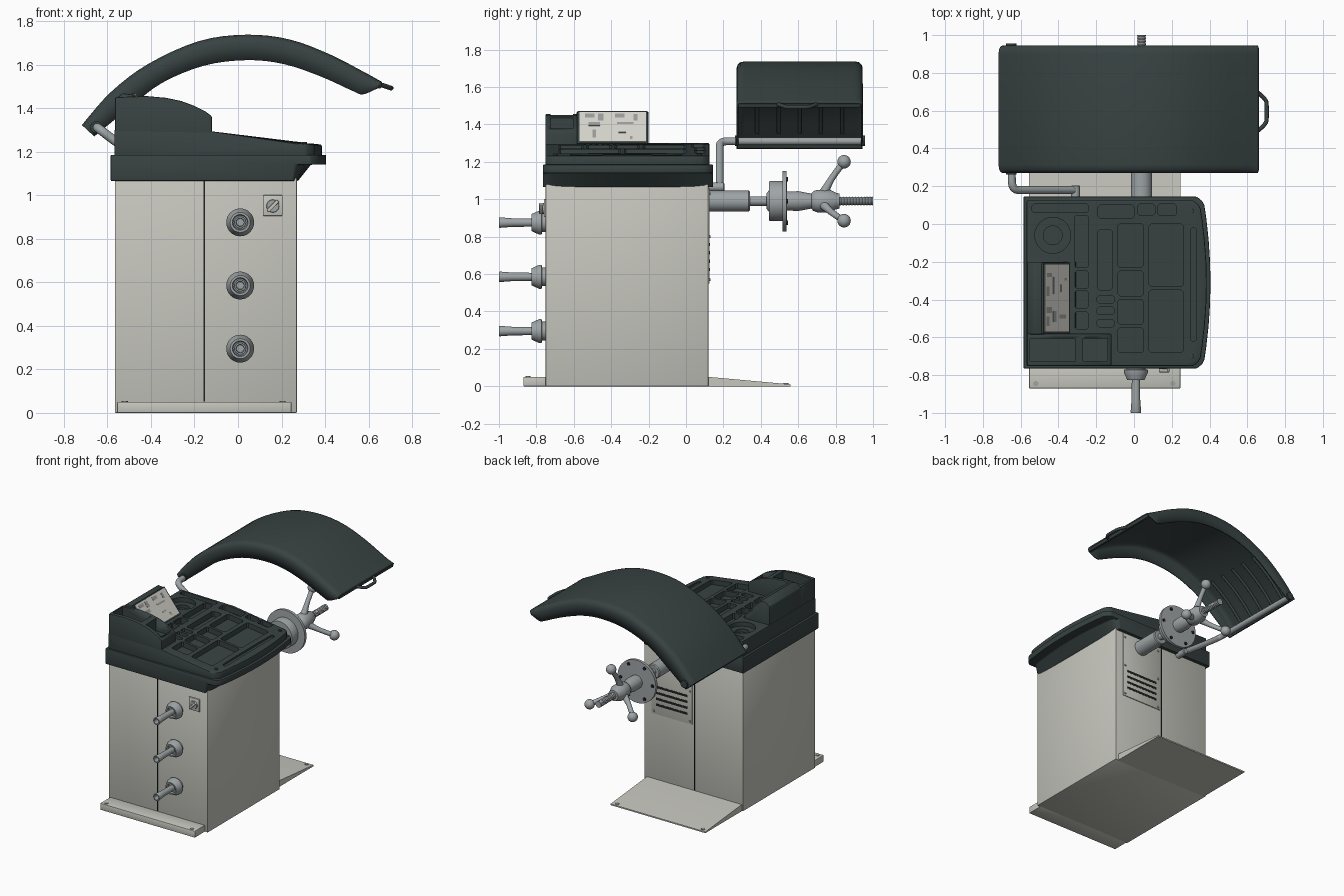
import bpy, bmesh, math
from mathutils import Vector

if "Cube" in bpy.data.objects:
    bpy.data.objects.remove(bpy.data.objects["Cube"])


def material(name, r, g, b):
    m = bpy.data.materials.new(name)
    m.diffuse_color = (r, g, b, 1)
    m.use_nodes = True
    m.node_tree.nodes["Principled BSDF"].inputs["Base Color"].default_value = m.diffuse_color
    return m


DARK = material("dark_plastic", .04, .055, .055)
PAINT = material("light_paint", .57, .57, .52)
STEEL = material("steel", .34, .37, .38)
SCREEN = material("screen", .66, .65, .6)
ICON = material("icon_grey", .32, .33, .33)
BLACK = material("gap_black", .015, .015, .015)


def finish(o, mat, bevel=0, angle=35):
    o.data.materials.append(mat)
    bpy.ops.object.select_all(action='DESELECT')
    o.select_set(True)
    bpy.context.view_layer.objects.active = o
    if bevel:
        m = o.modifiers.new("bevel", 'BEVEL')
        m.width, m.segments, m.limit_method = bevel, 2, 'ANGLE'
        bpy.ops.object.modifier_apply(modifier=m.name)
    bpy.ops.object.shade_smooth_by_angle(angle=math.radians(angle))
    return o


def loft(name, rings, mat, bevel=0, closed=True, caps=(True, True)):
    bm = bmesh.new()
    vs = [[bm.verts.new(p) for p in r] for r in rings]
    n = len(vs[0])
    for a, b in zip(vs, vs[1:]):
        for j in range(n if closed else n - 1):
            k = (j + 1) % n
            bm.faces.new((a[j], a[k], b[k], b[j]))
    if caps[0]:
        bm.faces.new(vs[0])
    if caps[1]:
        bm.faces.new(vs[-1][::-1])
    bmesh.ops.recalc_face_normals(bm, faces=bm.faces)
    me = bpy.data.meshes.new(name)
    bm.to_mesh(me)
    bm.free()
    o = bpy.data.objects.new(name, me)
    bpy.context.collection.objects.link(o)
    return finish(o, mat, bevel)


def prism(name, xz, y0, y1, mat, bevel=0):
    return loft(name, [[(x, y, z) for x, z in xz] for y in (y0, y1)], mat, bevel)


def box(name, x0, x1, y0, y1, z0, z1, mat, bevel=0):
    return prism(name, [(x0, z0), (x1, z0), (x1, z1), (x0, z1)], y0, y1, mat, bevel)


def lathe(name, prof, cx, cz, mat, n=32):
    return loft(name, [[(cx + r * math.cos(2 * math.pi * i / n), y, cz + r * math.sin(2 * math.pi * i / n))
                        for i in range(n)] for y, r in prof], mat)


def disc_z(name, x, y, z0, z1, r, mat, n=24):
    return loft(name, [[(x + r * math.cos(2 * math.pi * i / n), y + r * math.sin(2 * math.pi * i / n), z)
                        for i in range(n)] for z in (z0, z1)], mat)


def tube(name, pts, radius, mat, radii=None, order=3):
    c = bpy.data.curves.new(name, 'CURVE')
    c.dimensions, c.bevel_depth, c.bevel_resolution, c.use_fill_caps = '3D', radius, 4, True
    s = c.splines.new('NURBS')
    s.points.add(len(pts) - 1)
    for i, p in enumerate(pts):
        s.points[i].co = (*p, 1)
        s.points[i].radius = radii[i] if radii else 1
    s.order_u, s.use_endpoint_u, s.resolution_u = order, True, 6
    o = bpy.data.objects.new(name, c)
    bpy.context.collection.objects.link(o)
    bpy.ops.object.select_all(action='DESELECT')
    o.select_set(True)
    bpy.context.view_layer.objects.active = o
    bpy.ops.object.convert(target='MESH')
    return finish(bpy.context.object, mat, angle=50)


def cut(target, cutters):
    for c in cutters:
        m = target.modifiers.new("pocket", 'BOOLEAN')
        m.operation, m.solver, m.object = 'DIFFERENCE', 'EXACT', c
        bpy.context.view_layer.objects.active = target
        bpy.ops.object.modifier_apply(modifier=m.name)
        bpy.data.objects.remove(c)


# Cabinet, foot strip, ramp and floor bolts
box("cabinet", -.565, .27, -.75, .12, 0, 1.08, PAINT, .004)
for nm, y in (("front_seam", -.751), ("back_seam", .119)):
    box(nm, -.158, -.152, y, y + .002, .052, 1.07, BLACK)
box("front_foot", -.555, .245, -.87, -.74, 0, .05, PAINT, .003)
loft("rear_ramp", [[(x, .11, 0), (x, .56, 0), (x, .56, .01), (x, .12, .05), (x, .11, .05)] for x in (-.555, .245)], PAINT)
for x in (-.52, .205):
    for y, z in ((-.845, .05), (.535, .013)):
        disc_z("floor_bolt", x, y, z - .008, z + .004, .014, STEEL)

# Rear vent panel with slots and screws
box("vent_panel", -.14, .205, .118, .126, .55, 1.06, PAINT, .002)
for i in range(4):
    box("vent_slot", -.1, .165, .12, .1275, .615 + i * .045, .632 + i * .045, BLACK)
for x in (-.12, .185):
    for z in (.57, .8, 1.03):
        lathe("panel_screw", [(.124, .009), (.13, .007)], x, z, STEEL, 12)

# Power switch
box("switch_plate", .115, .205, -.76, -.749, .905, 1.0, PAINT, .003)
lathe("switch_dial", [(-.758, .03), (-.767, .028)], .16, .95, STEEL)
c, s = math.cos(.8), math.sin(.8)
prism("switch_lever", [(.16 + u * c - v * s, .95 + u * s + v * c) for u, v in
                       ((-.034, -.008), (.034, -.008), (.034, .008), (-.034, .008))], -.785, -.765, PAINT, .003)

# Three cone holders on the front
for z in (.875, .585, .295):
    lathe("peg_flange", [(-.748, .05), (-.77, .05)], .01, z, STEEL)
    lathe("peg_cone", [(-.769, .05), (-.772, .064), (-.785, .064), (-.825, .046), (-.825, .036), (-.808, .032)], .01, z, STEEL)
    lathe("peg_rod", [(-.77, .021), (-.93, .023), (-.995, .028), (-1.0, .026), (-1.0, .019), (-.96, .017)], .01, z, STEEL, 24)


# Weight tray: lower skirt and upper deck, right edge bowed in plan
def bowed(name, xz, y0, y1, bevel):
    rings = []
    for t in (-1, -.985, -.95, -.9, -.75, -.5, -.25, 0, .25, .5, .75, .9, .95, .985, 1):
        d = .04 * t * t + .035 * max(0, (abs(t) - .9) / .1) ** 2
        y = (y0 + y1) / 2 + t * (y1 - y0) / 2
        rings.append([(x - (d if x > .3 else d * .3 if x > .25 else 0), y, z) for x, z in xz])
    return loft(name, rings, DARK, bevel)


bowed("tray_skirt", [(-.585, 1.065), (.275, 1.065), (.335, 1.14), (.405, 1.14), (.405, 1.185), (-.585, 1.185)], -.765, .145, .005)
deck = bowed("tray_deck", [(-.568, 1.17), (.385, 1.17), (.385, 1.232), (.34, 1.237), (-.12, 1.293), (-.568, 1.3)], -.752, .125, .006)


def top_z(x):
    return 1.293 - .12 * max(0, x + .12)


rects = [(-.54, -.24, .06, .105), (-.315, -.24, -.23, .045), (-.19, -.115, -.35, -.03),
         (-.19, .0, .03, .1), (.02, .11, .045, .105), (.125, .225, .045, .105), (.30, .33, -.62, -.02),
         (.08, .26, -.33, 0), (.08, .26, -.68, -.35)]
rects += [(-.315, -.24, y - .09, y) for y in (-.25, -.355, -.465)]
rects += [(-.195, -.105, y - .04, y) for y in (-.38, -.44, -.505)]
rects += [(-.085, .05, y0, y1) for y0, y1 in ((-.23, 0), (-.38, -.25), (-.53, -.4), (-.68, -.55))]
cutters = []
for x0, x1, y0, y1 in rects:
    b = .01
    ring = [(x0 + b, y0), (x1 - b, y0), (x1, y0 + b), (x1, y1 - b), (x1 - b, y1), (x0 + b, y1), (x0, y1 - b), (x0, y0 + b)]
    depth = .015 if x0 == .30 else .04
    cutters.append(loft("pocket_cutter", [[(x, y, top_z(x) - depth) for x, y in ring], [(x, y, 1.4) for x, y in ring]], DARK))
cutters += [disc_z("cup_cutter", -.43, -.06, 1.265, 1.4, .095, DARK, 32),
            disc_z("cup_cutter", -.43, -.06, 1.24, 1.4, .05, DARK, 32)]
cut(deck, cutters)
finish(deck, DARK)
for y in (-.7, .07):
    disc_z("tray_screw", .305, y, 1.235, 1.245, .012, DARK, 16)

# Console hump with two storage pockets
hump = prism("console_hump", [(-.565, 1.2), (-.12, 1.2), (-.12, 1.362), (-.15, 1.385), (-.2, 1.41), (-.26, 1.432),
                              (-.33, 1.447), (-.42, 1.455), (-.565, 1.45)], -.752, -.58, DARK, .006)
cut(hump, [box("pocket_cutter", x0, x1, -.725, -.605, zb, 1.6, DARK) for x0, x1, zb in ((-.55, -.31, 1.37), (-.27, -.14, 1.34))])

# Display housing, screen and readout blocks
prism("display_housing", [(-.565, 1.2), (-.3, 1.2), (-.31, 1.29), (-.35, 1.295), (-.485, 1.462), (-.53, 1.468), (-.565, 1.44)],
      -.585, -.2, DARK, .005)
A, B = Vector((-.474, 1.47)), Vector((-.342, 1.305))
N = Vector((.78, .62))


def on_screen(name, u0, u1, y0, y1, h, mat):
    p, q = A.lerp(B, u0), A.lerp(B, u1)
    return prism(name, [tuple(v) for v in (p + N * h, q + N * h, q - N * .025, p - N * .025)], y0, y1, mat)


on_screen("display_frame", -.02, 1.03, -.58, -.205, -.003, DARK)
on_screen("display_screen", .02, .98, -.57, -.215, 0, SCREEN)
for u, y, du, dy in ((.08, -.54, .12, .05), (.08, -.47, .22, .03), (.08, -.38, .12, .05), (.1, -.28, .2, .02),
                     (.35, -.52, .12, .06), (.35, -.37, .06, .09), (.6, -.5, .25, .02), (.65, -.36, .05, .04), (.8, -.3, .1, .015)):
    on_screen("display_block", u, u + du, y, y + dy, .0015, ICON)

# Spindle, flange and threaded shaft
SX, SZ = .04, .99
lathe("spindle_housing", [(.11, .056), (.335, .056), (.342, .05)], SX, SZ, STEEL)
lathe("spindle_shaft", [(.33, .025), (.45, .025)], SX, SZ, STEEL)
lathe("spindle_flange", [(.43, .04), (.445, .06), (.445, .104), (.45, .107), (.515, .107), (.517, .162), (.538, .162),
                         (.54, .05), (.6, .05)], SX, SZ, STEEL, 48)
lathe("threaded_shaft", [(.8 + i * .008, .024 if i % 2 else .02) for i in range(26)], SX, SZ, STEEL, 24)
for i in range(6):
    a = math.pi * i / 3
    lathe("flange_bolt", [(.536, .012), (.545, .012)], SX + .135 * math.cos(a), SZ + .135 * math.sin(a), BLACK, 12)

# Quick nut with three ball-ended arms
lathe("quick_nut", [(.54, .05), (.6, .053), (.67, .04), (.68, .052), (.7, .06), (.77, .06), (.8, .045), (.82, .04)], SX, SZ, STEEL)
for k in range(3):
    a = math.pi / 2 + k * 2 * math.pi / 3
    tube("nut_arm", [(SX + r * math.cos(a), y, SZ + r * math.sin(a)) for r, y in ((.03, .73), (.08, .755), (.14, .79), (.21, .845))],
         .02, STEEL, (1.4, 1, .8, .9))
    bpy.ops.mesh.primitive_uv_sphere_add(segments=20, ring_count=12, radius=.036,
                                         location=(SX + .21 * math.cos(a), .845, SZ + .21 * math.sin(a)))
    bpy.context.object.name = "nut_arm_ball"
    finish(bpy.context.object, STEEL, angle=60)


# Wheel hood: arched shell with side skirts
def spline(pts, n=4):
    p = [Vector(q) for q in pts]
    p = [2 * p[0] - p[1]] + p + [2 * p[-1] - p[-2]]
    out = []
    for i in range(1, len(p) - 2):
        for k in range(n):
            t = k / n
            out.append(.5 * (2 * p[i] + (p[i + 1] - p[i - 1]) * t + (2 * p[i - 1] - 5 * p[i] + 4 * p[i + 1] - p[i + 2]) * t * t
                             + (3 * p[i] - p[i - 1] - 3 * p[i + 1] + p[i + 2]) * t ** 3))
    return out + [p[-2]]


outer = spline([(-.712, 1.322), (-.577, 1.473), (-.407, 1.6), (-.177, 1.703), (.04, 1.732), (.237, 1.71), (.42, 1.642),
                (.56, 1.57), (.61, 1.543), (.66, 1.515)])
inner = spline([(-.658, 1.272), (-.5, 1.40), (-.35, 1.515), (-.155, 1.595), (.04, 1.62), (.21, 1.602), (.38, 1.545),
                (.53, 1.477), (.575, 1.463), (.645, 1.492)])
half = [(.275, 1), (.275, .3), (.28, .14), (.292, .04), (.315, 0)]
section = half + [(1.215 - y, t) for y, t in half[::-1]]
rings = []
for o, i in zip(outer, inner):
    rings.append([(o.lerp(i, t).x, y, o.lerp(i, t).y) for y, t in section])
hood = loft("hood", rings, DARK, closed=False, caps=(True, False))
m = hood.modifiers.new("shell", 'SOLIDIFY')
m.thickness, m.offset = .01, 0
for y in (.38, .495, .608, .72, .835):
    tube("hood_rib", [(p.x, y, p.y) for p in [o.lerp(i, .1) for o, i in zip(outer[1:9], inner[1:9])]], .01, DARK)
prism("hood_lip", [(.64, 1.52), (.662, 1.51), (.655, 1.488), (.63, 1.495)], .28, .935, DARK, .004)
tube("hood_handle", [(.65, .49, 1.507), (.665, .5, 1.505), (.7, .535, 1.492), (.703, .56, 1.492), (.703, .63, 1.492),
                     (.7, .655, 1.492), (.665, .69, 1.505), (.65, .7, 1.507)], .011, DARK)

# Hood support arm and hinge
tube("hood_arm", [(-.655, .94, 1.31), (-.65, .6, 1.31), (-.648, .27, 1.31), (-.645, .18, 1.31), (-.58, .18, 1.26), (-.45, .18, 1.165),
                  (-.31, .18, 1.065)], .021, STEEL)
lathe("arm_pivot", [(.115, .024), (.2, .024), (.205, .018)], -.31, 1.065, STEEL, 20)
for y in (.262, .94):
    lathe("hinge_cap", [(y, .028), (y + .016, .028)], -.65, 1.312, DARK, 20)
